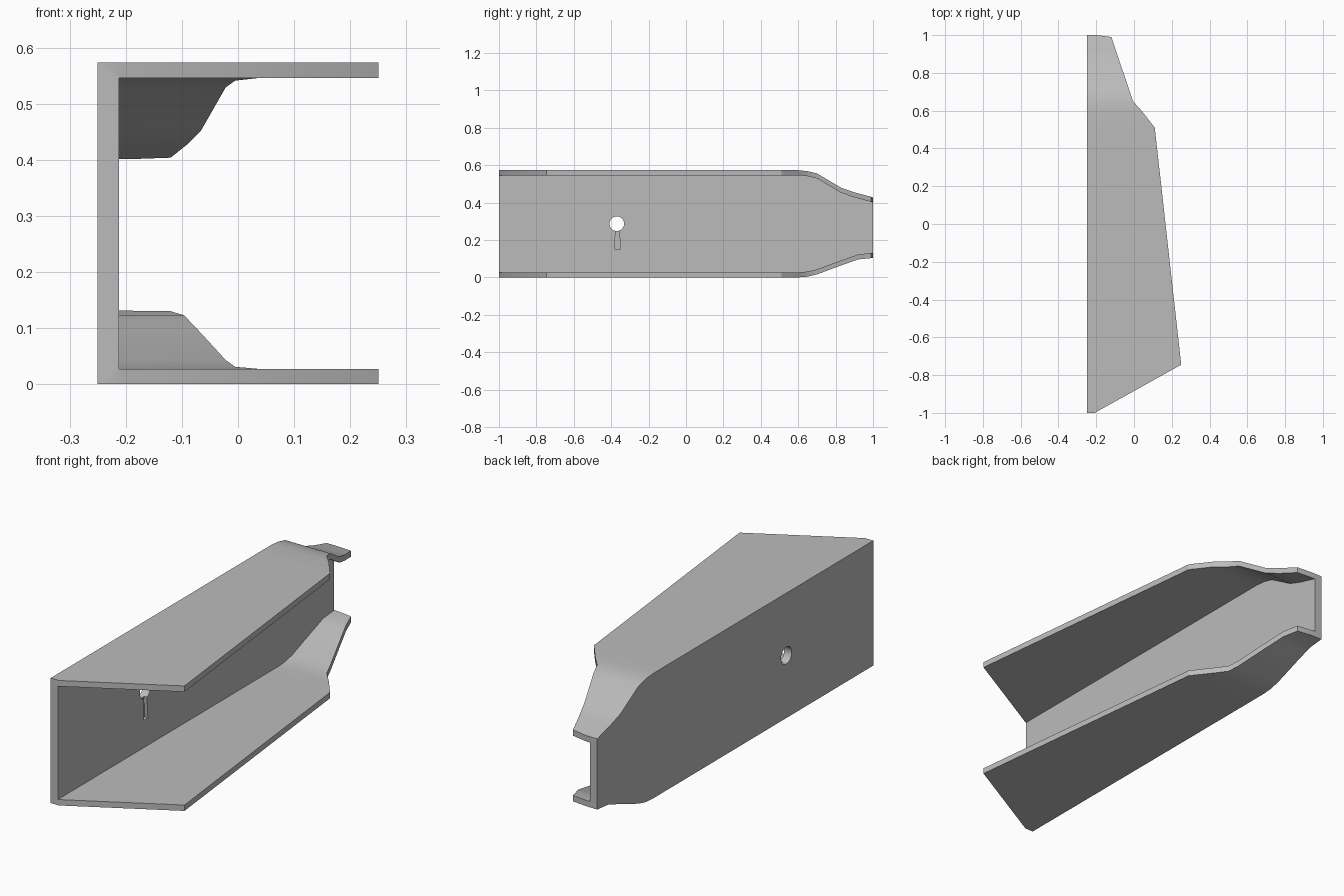
import bpy
import bmesh
import math

cube = bpy.data.objects.get("Cube")
if cube:
    bpy.data.objects.remove(cube, do_unlink=True)

steel = bpy.data.materials.new("plain grey steel")
steel.use_nodes = True
grey = (0.5, 0.5, 0.5, 1)
steel.diffuse_color = grey
steel.node_tree.nodes["Principled BSDF"].inputs["Base Color"].default_value = grey

BACK, WEB = -0.25, -0.212   # outer and inner x of the upright web
THICK = 0.027               # flange thickness


def interp(points, y):
    """Linear lookup along (y, value) points."""
    for (y0, v0), (y1, v1) in zip(points, points[1:]):
        if y <= y1:
            return v0 + (v1 - v0) * (y - y0) / (y1 - y0)
    return points[-1][1]


def new_object(name, bm):
    bmesh.ops.recalc_face_normals(bm, faces=bm.faces)
    mesh = bpy.data.meshes.new(name)
    bm.to_mesh(mesh)
    bm.free()
    mesh.materials.append(steel)
    obj = bpy.data.objects.new(name, mesh)
    bpy.context.collection.objects.link(obj)
    return obj


def prism(name, outline, x0, x1):
    """Extrude a (y, z) outline along x."""
    bm = bmesh.new()
    face = bm.faces.new([bm.verts.new((x0, y, z)) for y, z in outline])
    moved = bmesh.ops.extrude_face_region(bm, geom=[face])["geom"]
    bmesh.ops.translate(bm, vec=(x1 - x0, 0, 0),
                        verts=[v for v in moved if isinstance(v, bmesh.types.BMVert)])
    return new_object(name, bm)


# Flange edge, top height and bottom height along the length
edge = [(-1, -0.208), (-0.745, 0.25), (0.51, 0.11), (0.6, 0.04),
        (0.65, -0.005), (0.99, -0.12), (1, -0.195)]
top = [(-1, 0.573), (0.6, 0.573), (0.65, 0.568), (0.7, 0.556),
       (0.83, 0.479), (0.9, 0.455), (1, 0.428)]
bottom = [(-1, 0), (0.6, 0), (0.65, 0.004), (0.7, 0.016),
          (0.83, 0.064), (0.92, 0.096), (1, 0.104)]

# Channel body: C-shaped sections lofted along y
bm = bmesh.new()
rings = []
for y in sorted({p[0] for p in edge + top + bottom}):
    e, t, b = (interp(line, y) for line in (edge, top, bottom))
    section = [(BACK, b), (e, b), (e, b + THICK), (WEB, b + THICK),
               (WEB, t - THICK), (e, t - THICK), (e, t), (BACK, t)]
    rings.append([bm.verts.new((x, y, z)) for x, z in section])
for a, b in zip(rings, rings[1:]):
    for i in range(8):
        j = (i + 1) % 8
        bm.faces.new((a[i], a[j], b[j], b[i]))
bm.faces.new(rings[0])
bm.faces.new(rings[-1])
channel = new_object("tapered_channel", bm)

# Round through hole and the shallow flared slot below it
circle = [(-0.37 + 0.039 * math.cos(a), 0.287 + 0.039 * math.sin(a))
          for a in (math.tau * i / 32 for i in range(32))]
slot = [(-0.382, 0.153), (-0.35, 0.153), (-0.358, 0.26), (-0.376, 0.26)]
cutters = [prism("hole_cutter", circle, BACK - 0.1, WEB + 0.1),
           prism("slot_cutter", slot, WEB - 0.015, WEB + 0.1)]

bpy.context.view_layer.objects.active = channel
channel.select_set(True)
for cutter in cutters:
    cutter.hide_render = True
    mod = channel.modifiers.new(cutter.name, 'BOOLEAN')
    mod.operation = 'DIFFERENCE'
    mod.solver = 'EXACT'
    mod.object = cutter
    bpy.ops.object.modifier_apply(modifier=mod.name)
    bpy.data.objects.remove(cutter, do_unlink=True)

bpy.ops.object.select_all(action='DESELECT')
channel.select_set(True)
bpy.ops.object.shade_smooth_by_angle(angle=math.radians(30))
